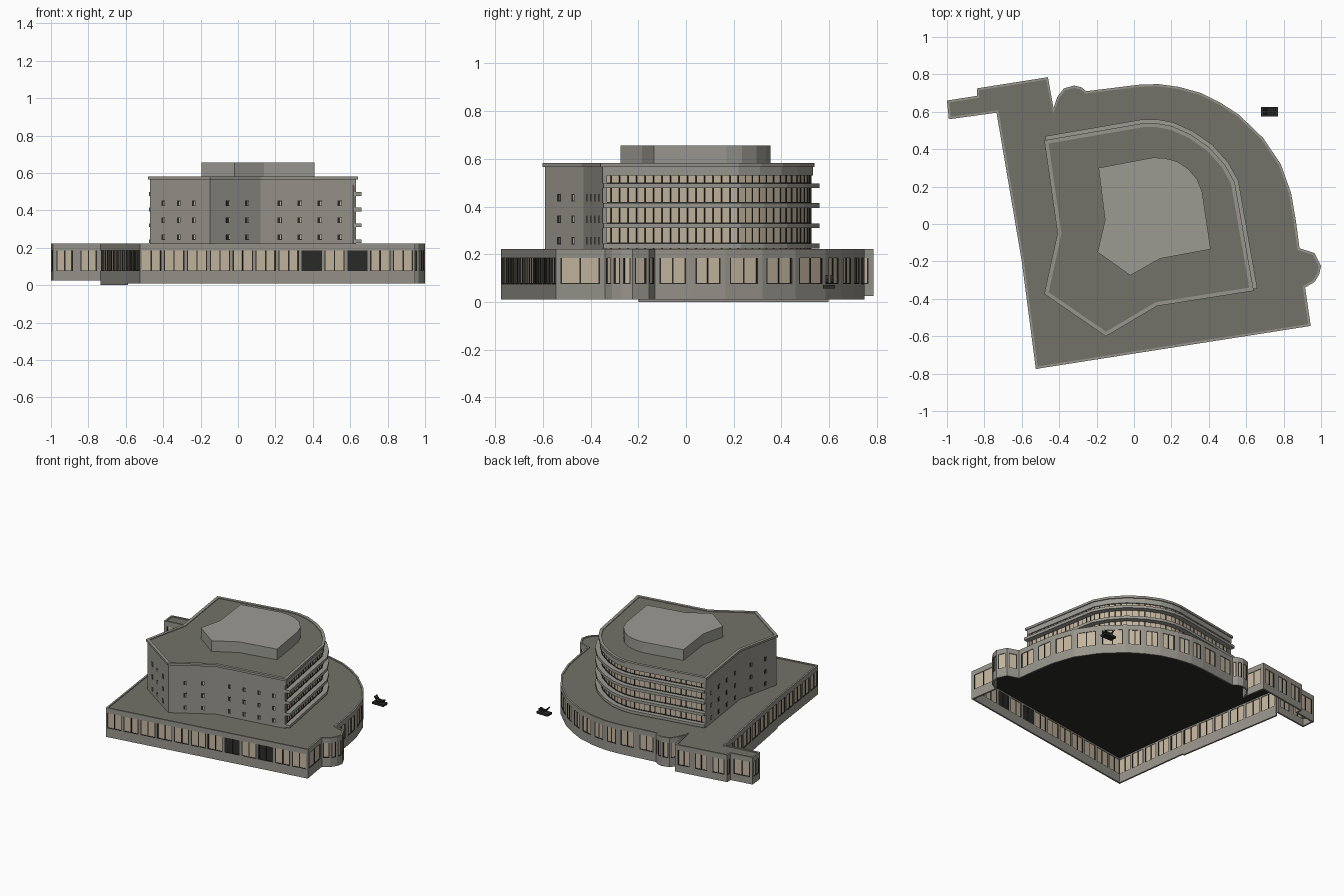
import bpy, bmesh, math
from mathutils import Vector

if "Cube" in bpy.data.objects:
    bpy.data.objects.remove(bpy.data.objects["Cube"])

parts = {}


def mat(name, rgb):
    m = bpy.data.materials.new(name)
    m.diffuse_color = (*rgb, 1)
    m.use_nodes = True
    m.node_tree.nodes["Principled BSDF"].inputs["Base Color"].default_value = m.diffuse_color
    return m


WALL = mat("wall_grey", (0.31, 0.30, 0.26))
ROOF = mat("roof_grey", (0.17, 0.165, 0.14))
PALE = mat("pale_grey", (0.33, 0.325, 0.29))
GLASS = mat("warm_glass", (0.56, 0.47, 0.35))
DARK = mat("dark_frame", (0.025, 0.025, 0.022))


def bm_for(name, material):
    if name not in parts:
        parts[name] = (bmesh.new(), material)
    return parts[name][0]


def loft(name, material, rings, closed):
    """Skin a row of four-point cross-sections, capping the ends if open."""
    bm = bm_for(name, material)
    vs = [[bm.verts.new(p) for p in r] for r in rings]
    n = len(vs)
    for i in range(n if closed else n - 1):
        a, b = vs[i], vs[(i + 1) % n]
        for k in range(4):
            bm.faces.new((a[k], a[(k + 1) % 4], b[(k + 1) % 4], b[k]))
    if not closed:
        bm.faces.new(vs[0])
        bm.faces.new(vs[-1])


def offset(pts, d, closed=True):
    """Mitred offset; positive d goes outward on a counter-clockwise line."""
    out, n = [], len(pts)
    for i, p in enumerate(pts):
        p = Vector(p)
        ns = []
        for a, b in ((i - 1, i), (i, i + 1)):
            if closed or (a >= 0 and b < n):
                e = (Vector(pts[b % n]) - Vector(pts[a % n])).normalized()
                ns.append(Vector((e.y, -e.x)))
        m = sum(ns, Vector((0, 0))).normalized()
        out.append(p + m * d / max(0.4, m.dot(ns[0])))
    return out


def band(name, material, pts, z0, z1, a, b, closed=False):
    inner, outer = offset(pts, a, closed), offset(pts, b, closed)
    loft(name, material, [((*i, z0), (*o, z0), (*o, z1), (*i, z1))
                          for i, o in zip(inner, outer)], closed)


def prism(name, material, pts, z0, z1):
    bm = bm_for(name, material)
    lo = [bm.verts.new((*p, z0)) for p in pts]
    hi = [bm.verts.new((*p, z1)) for p in pts]
    bm.faces.new(lo[::-1])
    bm.faces.new(hi)
    for i in range(len(pts)):
        j = (i + 1) % len(pts)
        bm.faces.new((lo[i], lo[j], hi[j], hi[i]))


def seg_box(name, material, p, q, s0, s1, z0, z1, a, b):
    """Box on the line p-q between distances s0 and s1."""
    p, q = Vector(p), Vector(q)
    e = (q - p).normalized()
    band(name, material, [p + e * s0, p + e * s1], z0, z1, a, b)


# Outlines, counter-clockwise
west = [(-0.735, 0.595), (-0.60, -0.20)]
main = [(-0.60, -0.20), (-0.525, -0.775), (0.945, -0.545), (0.915, -0.34),
        (0.965, -0.31), (0.99, -0.27), (1.0, -0.225), (0.965, -0.155), (0.885, -0.13),
        (0.865, 0.02), (0.84, 0.165), (0.785, 0.32), (0.69, 0.46), (0.56, 0.585),
        (0.46, 0.65), (0.36, 0.70), (0.24, 0.733), (0.13, 0.748), (0.03, 0.745),
        (-0.255, 0.71), (-0.28, 0.73), (-0.32, 0.74), (-0.375, 0.725),
        (-0.41, 0.68), (-0.43, 0.62)]
wing = [(-0.43, 0.62), (-0.46, 0.785), (-0.84, 0.725), (-0.84, 0.685),
        (-1.0, 0.66), (-0.99, 0.56), (-0.735, 0.595)]
base = west[:1] + main + wing[1:-1]
glazed = [(0.63, -0.35), (0.53, 0.22), (0.48, 0.31), (0.40, 0.40), (0.30, 0.47),
          (0.20, 0.515), (0.12, 0.53), (0.05, 0.53), (-0.47, 0.44)]
solid = [(-0.47, 0.44), (-0.40, -0.05), (-0.47, -0.37), (-0.15, -0.59),
         (0.12, -0.43), (0.63, -0.35)]
tower = solid + glazed[1:-1]
pent = [(-0.19, 0.30), (-0.155, 0.02), (-0.195, -0.15), (-0.02, -0.275),
        (0.14, -0.185), (0.41, -0.135), (0.365, 0.17), (0.34, 0.235), (0.29, 0.295),
        (0.23, 0.335), (0.16, 0.353), (0.10, 0.355)]

# Ground floor: hollow shell with sill, header, roof deck and dark ceiling
T, ZS, ZH = 0.012, 0.075, 0.185
for line, z0 in ((west, 0.0), (main, 0.01), (wing, 0.025)):
    band("ground_floor_sill", WALL, line, z0, ZS, -T, 0)
band("ground_floor_header", WALL, base, ZH, 0.222, -T, 0, True)
prism("ground_floor_roof", ROOF, offset(base, -0.006), 0.20, 0.216)
prism("ground_floor_ceiling", DARK, offset(base, -0.008), 0.195, 0.20)

# Ground floor windows: piers, panes and mullions along every wall
for i, p in enumerate(base):
    q = base[(i + 1) % len(base)]
    L = (Vector(q) - Vector(p)).length
    long_wall = i < 3
    bays = max(1, round(L / (0.125 if long_wall else 0.14)))
    panes = 2 if L > 0.1 else 1
    pier = 0.007 if long_wall else min(0.02, L * 0.15)
    w = L / bays
    for b in range(bays):
        s0, s1 = b * w, (b + 1) * w
        for u, v in ((s0, s0 + pier), (s1 - pier, s1)):
            seg_box("ground_floor_piers", WALL, p, q, u, v, ZS, ZH, -T, 0)
        door = i == 2 and b in (7, 9)
        seg_box("ground_floor_doors" if door else "ground_floor_glass",
                DARK if door else GLASS, p, q, s0 + pier, s1 - pier, ZS, ZH, -0.008, -0.005)
        a, c = s0 + pier, s1 - pier
        for k in range(panes + 1):
            s = a + 0.003 + (c - a - 0.006) * k / panes
            seg_box("ground_floor_mullions", DARK, p, q, s - 0.003, s + 0.003, ZS, ZH, -0.011, -0.001)
        seg_box("ground_floor_mullions", DARK, p, q, a, c, ZS, ZS + 0.004, -0.011, -0.001)

# Tower body, roof lip and roof
prism("tower_body", WALL, offset(tower, -0.012), 0.21, 0.57)
band("tower_walls", WALL, solid, 0.21, 0.57, -0.02, 0)
band("roof_lip", WALL, tower, 0.566, 0.582, -0.012, 0.009, True)
prism("tower_roof", ROOF, offset(tower, -0.005), 0.568, 0.577)
prism("penthouse", PALE, pent, 0.57, 0.655)

# Curved curtain wall with header and balcony ledges
band("tower_glass", GLASS, glazed, 0.216, 0.535, -0.014, -0.007)
band("tower_header", PALE, glazed, 0.53, 0.57, -0.012, 0.002)
for z in (0.225, 0.31, 0.395, 0.477):
    band("balcony_ledges", PALE, glazed, z, z + 0.02, -0.012, 0.03)
    band("balcony_shadow_trim", DARK, glazed, z + 0.02, z + 0.024, -0.012, -0.003)
for p, q in zip(glazed, glazed[1:]):
    L = (Vector(q) - Vector(p)).length
    n = max(2, round(L / 0.037))
    for k in range(n):
        s = L * k / n
        seg_box("tower_mullions", DARK, p, q, s, s + 0.004, 0.22, 0.53, -0.012, -0.004)

# Small punched windows on the solid sides, three storeys
spots = [(0.15, 0.38, 0.62, 0.85), (0.3, 0.7), (0.22, 0.48, 0.73),
         (0.36, 0.73), (0.2, 0.41, 0.62, 0.83)]
for p, q, row in zip(solid, solid[1:], spots):
    L = (Vector(q) - Vector(p)).length
    for f in row:
        for z in (0.242, 0.332, 0.422):
            seg_box("small_windows", DARK, p, q, f * L - 0.012, f * L + 0.012,
                    z, z + 0.03, -0.01, 0.0015)
            seg_box("small_window_panes", GLASS, p, q, f * L + 0.003, f * L + 0.009,
                    z + 0.004, z + 0.026, -0.01, 0.002)

# Detached bench with reclining seat
prism("bench_slab", DARK, [(0.68, 0.575), (0.77, 0.575), (0.77, 0.625), (0.68, 0.625)], 0.057, 0.072)
for y in (0.585, 0.605):
    loft("bench_seat", DARK, [((x, y, z), (x, y + 0.012, z), (x, y + 0.012, z + 0.01), (x, y, z + 0.01))
                              for x, z in ((0.69, 0.104), (0.71, 0.08), (0.735, 0.076), (0.76, 0.084))], False)

for name, (bm, material) in parts.items():
    bmesh.ops.recalc_face_normals(bm, faces=bm.faces)
    me = bpy.data.meshes.new(name)
    bm.to_mesh(me)
    bm.free()
    me.materials.append(material)
    bpy.context.collection.objects.link(bpy.data.objects.new(name, me))
